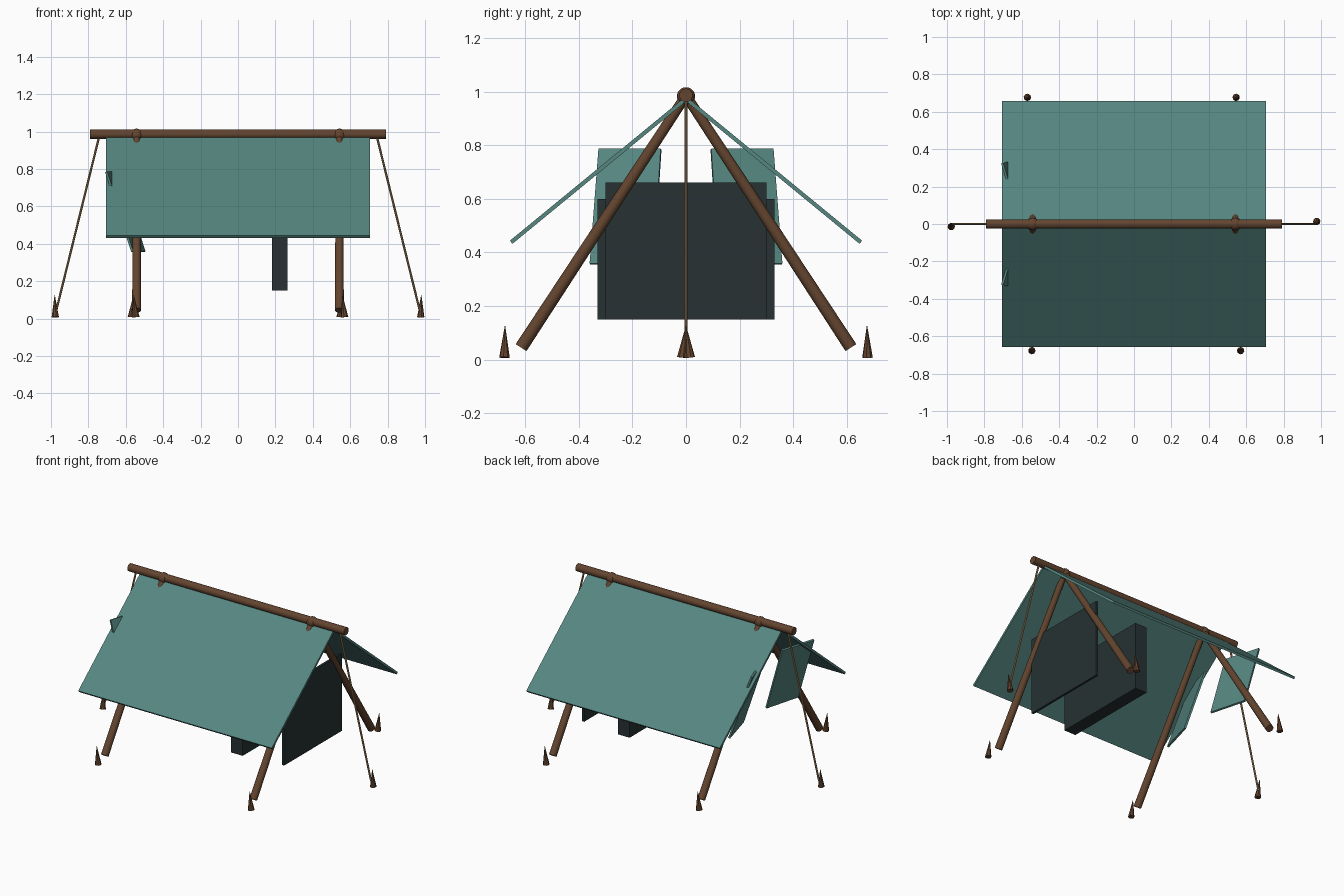
import bpy, bmesh
from mathutils import Vector

cube = bpy.data.objects.get("Cube")
if cube:
    bpy.data.objects.remove(cube, do_unlink=True)


def material(name, rgb):
    m = bpy.data.materials.new(name)
    m.use_nodes = True
    m.diffuse_color = (*rgb, 1)
    m.node_tree.nodes["Principled BSDF"].inputs["Base Color"].default_value = (*rgb, 1)
    return m


teal = material("teal canvas", (0.093, 0.238, 0.216))
dark = material("dark cloth", (0.02, 0.031, 0.033))
wood = material("brown wood", (0.125, 0.058, 0.028))
twine = material("tan rope", (0.35, 0.22, 0.10))


def finish(name, bm, mat):
    me = bpy.data.meshes.new(name)
    bm.to_mesh(me)
    bm.free()
    me.materials.append(mat)
    ob = bpy.data.objects.new(name, me)
    bpy.context.collection.objects.link(ob)
    return ob


def smooth(ob):
    bpy.ops.object.select_all(action="DESELECT")
    ob.select_set(True)
    bpy.context.view_layer.objects.active = ob
    bpy.ops.object.shade_smooth_by_angle(angle=0.7)


def rod(name, a, b, r1, r2, mat, sides=16):
    """Round bar or cone from point a to point b."""
    a, b = Vector(a), Vector(b)
    bm = bmesh.new()
    bmesh.ops.create_cone(bm, cap_ends=True, segments=sides, radius1=r1,
                          radius2=r2, depth=(b - a).length)
    ob = finish(name, bm, mat)
    ob.location = (a + b) / 2
    ob.rotation_euler = (b - a).to_track_quat("Z", "Y").to_euler()
    smooth(ob)
    return ob


def sheet(name, corners, thickness, mat):
    """Flat cloth panel thickened about its middle."""
    bm = bmesh.new()
    bm.faces.new([bm.verts.new(c) for c in corners])
    ob = finish(name, bm, mat)
    mod = ob.modifiers.new("thickness", "SOLIDIFY")
    mod.thickness, mod.offset = thickness, 0
    return ob


def box(name, centre, size, mat):
    bm = bmesh.new()
    bmesh.ops.create_cube(bm, size=1)
    bmesh.ops.scale(bm, vec=size, verts=bm.verts)
    ob = finish(name, bm, mat)
    ob.location = centre
    return ob


# Ridge pole
rod("ridge_pole", (-0.79, 0, 0.986), (0.79, 0, 0.986), 0.025, 0.025, wood)

for s, side in ((-1, "front"), (1, "back")):
    # Sloping canvas
    sheet(side + "_canvas", [(-0.706, 0, 0.973), (0.706, 0, 0.973),
                             (0.706, s * 0.652, 0.438), (-0.706, s * 0.652, 0.438)],
          0.015, teal)
    # Open door flap, tilted and swung outward
    sheet(side + "_door_flap", [(-0.635, s * 0.093, 0.785), (-0.705, s * 0.325, 0.785),
                                (-0.565, s * 0.358, 0.357), (-0.5, s * 0.12, 0.357)],
          0.012, teal)

for e, end in ((-1, "right"), (1, "left")):
    x = 0.542 * e
    # Lashing knot on the ridge
    bm = bmesh.new()
    bmesh.ops.create_uvsphere(bm, u_segments=16, v_segments=10, radius=0.034)
    knot = finish(end + "_knot", bm, wood)
    knot.location = (x, 0, 0.982)
    smooth(knot)
    # Splayed legs and their stakes
    for s, side in ((-1, "front"), (1, "back")):
        rod(f"{side}_{end}_leg", (x, s * 0.615, 0.045), (x, s * 0.01, 0.97),
            0.024, 0.019, wood)
        rod(f"{side}_{end}_stake", (0.558 * e - 0.012 * s, s * 0.677, 0.008),
            (0.558 * e, s * 0.675, 0.125), 0.02, 0.001, wood, 8)
    # Guy rope and its stake
    rod(end + "_rope", (0.97 * e, 0, 0.05), (0.742 * e, 0, 0.975), 0.006, 0.006, twine, 8)
    rod(end + "_rope_stake", (0.977 * e, 0.014 * e, 0.008), (0.98 * e, 0, 0.125),
        0.02, 0.001, wood, 8)

# Hanging end curtain and the thick inner divider
box("end_curtain", (0.54, 0, 0.405), (0.015, 0.6, 0.51), dark)
box("inner_divider", (0.223, 0, 0.375), (0.085, 0.66, 0.45), dark)
